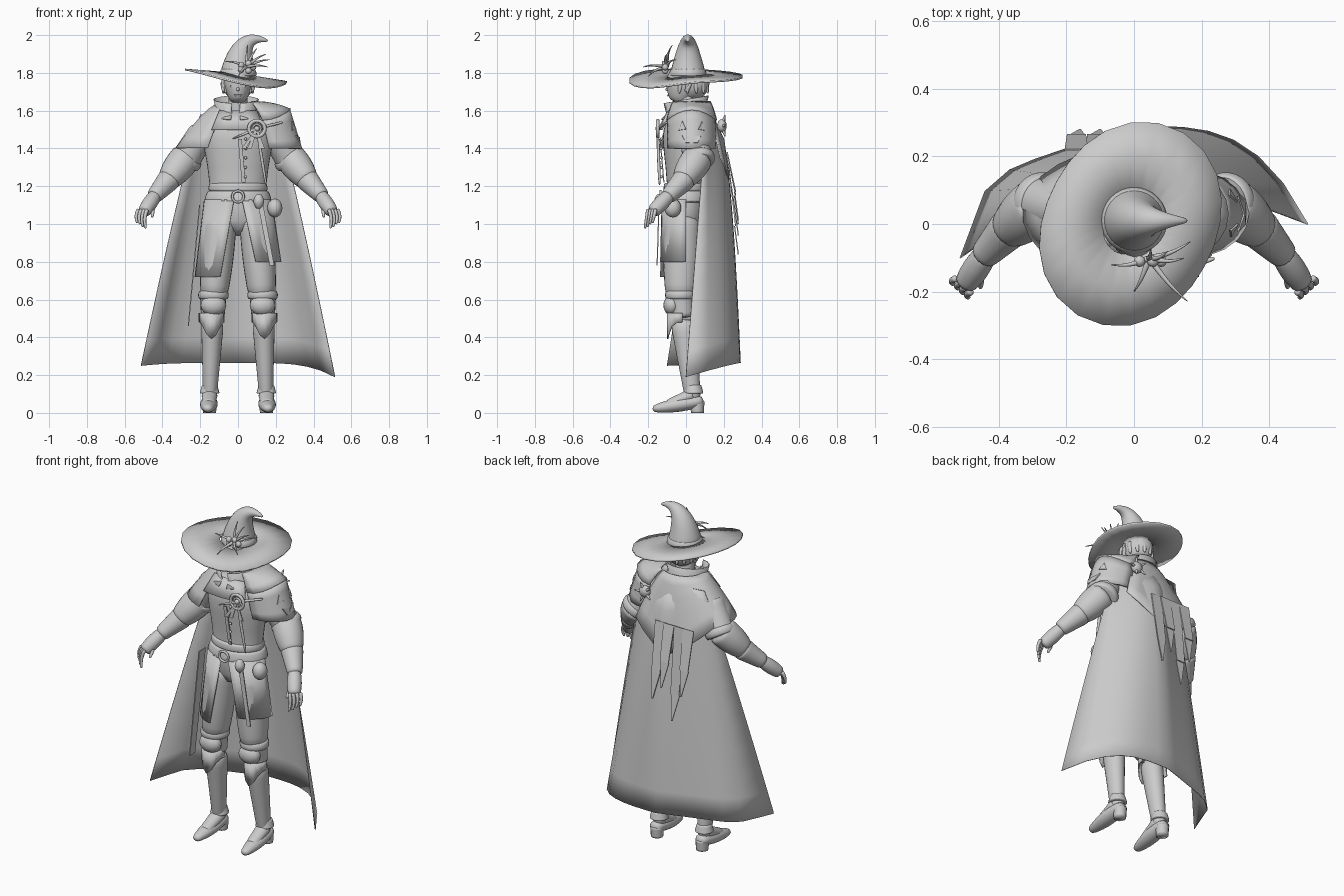
import bpy, bmesh
from math import sin, cos, pi, tau
from mathutils import Vector

cube = bpy.data.objects.get("Cube")
if cube:
    bpy.data.objects.remove(cube)

grey = bpy.data.materials.new("plain grey")
grey.use_nodes = True
grey.diffuse_color = (.6, .6, .6, 1)
grey.node_tree.nodes["Principled BSDF"].inputs["Base Color"].default_value = grey.diffuse_color


def lerp(start, end, t):
    return start + (end - start) * t


def steps(count):
    """Evenly spaced values from zero to one."""
    return [i / count for i in range(count + 1)]


def finish(name, bm, rounded=False, thick=0, mirror=False, smooth=True):
    bmesh.ops.remove_doubles(bm, verts=bm.verts, dist=.0001)
    bmesh.ops.recalc_face_normals(bm, faces=bm.faces)
    mesh = bpy.data.meshes.new(name)
    bm.to_mesh(mesh)
    bm.free()
    for face in mesh.polygons:
        face.use_smooth = smooth
    mesh.materials.append(grey)
    part = bpy.data.objects.new(name, mesh)
    bpy.context.collection.objects.link(part)
    if rounded:
        part.modifiers.new("rounding", "SUBSURF").render_levels = 1
    if thick:
        part.modifiers.new("thickness", "SOLIDIFY").thickness = thick
    if mirror:
        part.modifiers.new("mirror", "MIRROR")


def loft(name, path, radii, depth=1, sides=12, rounded=True, mirror=False, across=None):
    """Skin elliptical rings that follow a path."""
    bm = bmesh.new()
    path = [Vector(point) for point in path]
    last = len(path) - 1
    heading = (path[last] - path[0]).normalized()
    if across is None:
        across = Vector((0, 1, 0)) if abs(heading.x) > .7 else Vector((1, 0, 0))
    rings = []
    for i, (centre, radius) in enumerate(zip(path, radii)):
        along = (path[min(i + 1, last)] - path[max(i - 1, 0)]).normalized()
        side = (across - along * across.dot(along)).normalized()
        up = along.cross(side) * depth
        turns = [tau * k / sides for k in range(sides)]
        rings.append([bm.verts.new(centre + (side * cos(a) + up * sin(a)) * radius) for a in turns])
    for low, high in zip(rings, rings[1:]):
        for k in range(sides):
            n = (k + 1) % sides
            bm.faces.new((low[k], low[n], high[n], high[k]))
    bm.faces.new(rings[0])
    bm.faces.new(rings[last])
    finish(name, bm, rounded, mirror=mirror)


def limb(name, start, end, thick_start, thick_end, bulge=0, bow=(0, 0, 0), **options):
    """Tapered, optionally bulging and bowed tube between two points."""
    start, end, bow = Vector(start), Vector(end), Vector(bow)
    path = [start.lerp(end, t) + bow * sin(pi * t) for t in steps(6)]
    radii = [lerp(thick_start, thick_end, t) + bulge * sin(pi * t) for t in steps(6)]
    loft(name, path, radii, **options)


def sheet(name, rows, thick=.006, mirror=False):
    """Cloth woven from rows of points."""
    bm = bmesh.new()
    grid = [[bm.verts.new(point) for point in row] for row in rows]
    for upper, lower in zip(grid, grid[1:]):
        for k in range(len(upper) - 1):
            bm.faces.new((upper[k], upper[k + 1], lower[k + 1], lower[k]))
    finish(name, bm, thick=thick, mirror=mirror)


def plate(name, outline):
    bm = bmesh.new()
    bm.faces.new([bm.verts.new(point) for point in outline])
    finish(name, bm, thick=.006, smooth=False)


def strip(name, start, end, wide_start, wide_end, across=(1, 0, 0)):
    """Flat band that may taper."""
    start, end, across = Vector(start), Vector(end), Vector(across)
    plate(name, [start - across * wide_start, start + across * wide_start,
                 end + across * wide_end, end - across * wide_end])


def ball(name, centre, size, mirror=False):
    bm = bmesh.new()
    bmesh.ops.create_uvsphere(bm, u_segments=12, v_segments=8, radius=1)
    bmesh.ops.scale(bm, vec=size, verts=bm.verts)
    bmesh.ops.translate(bm, vec=centre, verts=bm.verts)
    finish(name, bm, mirror=mirror)


def hoop(name, centre, radius, wire):
    """Ring that faces the front."""
    def point(a, b):
        spread = radius + wire * cos(b)
        return Vector(centre) + Vector((spread * cos(a), wire * sin(b), spread * sin(a)))
    sheet(name, [[point(tau * s, tau * t) for t in steps(6)] for s in steps(20)], thick=0)


# Torso, belt, neck and open collar
heights, widths = (.93, 1.1, 1.2, 1.4, 1.5, 1.6), (.14, .168, .145, .185, .195, .12)
loft("torso", [(0, 0, z) for z in heights], widths, depth=.67, sides=16)
limb("belt", (0, 0, 1.11), (0, 0, 1.18), .18, .16, .006, depth=.74, sides=20)
limb("waist_sash", (0, 0, 1.17), (0, 0, 1.22), .155, .15, .006, depth=.76, sides=20)
limb("neck", (0, .02, 1.55), (0, 0, 1.7), .06, .05)
collar_turns = [lerp(-1.4, 4.5, t) for t in steps(20)]
sheet("collar", [[(r * cos(a) - .01, r * sin(a), z + .02 * sin(a)) for a in collar_turns]
                 for r, z in ((.13, 1.57), (.1, 1.6), (.115, 1.66))])
for t in steps(4):
    ball("coat_button", (.04, -.13, lerp(1.25, 1.45, t)), (.008, .008, .008))
strip("coat_edge", (.01, -.134, 1.45), (.03, -.114, 1.22), .01, .01)

# Head, face and hair
limb("head", (0, -.045, 1.64), (0, .01, 1.82), .035, .065, .026, depth=1.25)
limb("nose", (0, -.085, 1.745), (0, -.104, 1.705), .006, .01, sides=6)
strip("mouth", (0, -.094, 1.685), (0, -.092, 1.677), .02, .014)
for x in (-.03, .03):
    strip("eye", (x, -.09, 1.733), (x, -.09, 1.724), .008, .012)
limb("ear", (.07, 0, 1.7), (.09, .03, 1.75), .014, .003, .004, sides=6, mirror=True)
ball("hair", (0, .03, 1.745), (.084, .095, .09))
for t in steps(9):
    a = lerp(-.6, pi + .6, t)
    limb("hair_lock", (.07 * cos(a), .02 + .08 * sin(a), 1.77), (.08 * cos(a), .02 + .1 * sin(a), 1.69),
         .02, .004, .004, sides=6)


# Wide tilted hat, dipped at the front left, with hooked crown
def brim_point(reach, a):
    r = reach * (.282 + .03 * cos(2 * a - 2.2))
    dip = .045 * max(cos(a + 1.1), 0) ** 2 + .01
    return r * cos(a) - .01, r * sin(a), 1.8 - dip * reach - .12 * r * cos(a)


sheet("hat_brim", [[brim_point(reach, tau * t) for t in steps(24)] for reach in (.3, .65, 1)], thick=.01)
loft("hat_crown", [(.16 * t ** 2.2, .01, 1.78 + .2 * sin(1.9 * t)) for t in steps(10)],
     [.006 + .096 * (1 - t) ** 1.05 for t in steps(10)], sides=14, across=Vector((0, 1, 0)))
limb("hat_band", (0, .01, 1.78), (0, .01, 1.825), .1, .088, .006, sides=16)

# Twigs and berries on the hat
hub = Vector((.045, -.1, 1.83))
for tip in ((.16, -.23, 1.83), (.1, -.08, 1.93), (.17, -.05, 1.87), (-.07, -.12, 1.86), (0, -.2, 1.78),
            (.15, -.1, 1.9), (.05, -.07, 1.95)):
    limb("hat_twig", hub, tip, .012, .002, bow=(0, -.01, .01), sides=6)
for k in range(5):
    a = tau * k / 5
    ball("hat_berry", hub + Vector((.035 * cos(a), -.01, .02 * sin(a))), (.017, .017, .017))

# Legs, knee armour and boots
hip, knee, ankle = Vector((.09, -.02, 1.05)), Vector((.13, -.03, .6)), Vector((.15, .04, .1))
shin = knee.lerp(ankle, .2)
rise = Vector((0, 0, .05))
limb("trouser_leg", hip, knee, .088, .074, .01, depth=1.1, mirror=True)
limb("knee_bend", knee + rise, shin, .076, .064, mirror=True)
limb("knee_band", knee + rise, knee, .076, .078, .008, mirror=True)
ball("knee_pad", knee + Vector((0, -.045, -.03)), (.068, .045, .055), mirror=True)
limb("boot_shaft", shin, ankle - rise, .064, .036, depth=1.15, mirror=True)
limb("ankle_cuff", ankle + rise, ankle, .042, .056, mirror=True)
limb("shoe", (.15, .095, .065), (.16, -.18, .02), .036, .022, .02, depth=.8, mirror=True)
limb("shoe_instep", ankle, (.155, -.1, .04), .045, .035, depth=.8, mirror=True)
limb("shoe_heel", (.15, .06, .06), (.15, .06, 0), .038, .034, rounded=False, mirror=True)
flap_turns = [lerp(-pi, 0, t) for t in steps(8)]
sheet("boot_flap", [[(.14 + .068 * cos(a), -.02 + .08 * sin(a), top - point * sin(a) ** 4) for a in flap_turns]
                    for top, point in ((.53, 0), (.48, .09))], mirror=True)

# Puffed sleeves, cuffs and hands
shoulder, elbow = Vector((.18, .03, 1.5)), Vector((.29, .07, 1.32))
wrist, knuckle = Vector((.45, -.1, 1.14)), Vector((.5, -.18, 1.06))
limb("upper_sleeve", shoulder, elbow, .075, .085, mirror=True)
limb("sleeve_fold", shoulder.lerp(elbow, .75), elbow, .085, .085, .008, mirror=True)
limb("lower_sleeve", elbow - Vector((.02, 0, -.04)), elbow.lerp(wrist, .55), .085, .058, .012, mirror=True)
limb("cuff", elbow.lerp(wrist, .42), wrist, .068, .042, mirror=True)
limb("palm", elbow.lerp(wrist, .9), knuckle, .034, .034, .008, mirror=True)
for t in steps(3):
    root = Vector((lerp(.525, .48, t), lerp(-.16, -.2, t), 1.08))
    limb("finger", root, root + Vector((.008, -.018, -.09 + .015 * cos(pi * t))), .013, .008,
         bow=(.01, 0, 0), sides=6, mirror=True)
limb("thumb", wrist.lerp(knuckle, .4), (.455, -.19, 1.035), .016, .008, bow=(-.01, 0, 0), sides=6, mirror=True)

# Split coat skirt, sash and belt gear
for side, hem in ((-1, .72), (1, .8)):
    sheet("coat_skirt", [[(side * wide * cos(t * turn), -deep * sin(t * turn), z) for t in steps(6)]
                         for wide, deep, turn, z in ((.18, .13, 1.45, 1.13), (.23, .15, 1.15, hem))])
strip("side_sash", (-.2, -.05, 1.1), (-.26, -.06, .46), .03, .025, across=(0, 1, 0))
strip("hanging_strap", (.12, -.14, 1.1), (.18, -.15, .78), .014, .012)
ball("belt_pouch", (.195, -.07, 1.085), (.04, .045, .05))
limb("belt_flask", (.11, -.14, 1.16), (.11, -.14, 1.08), .012, .012, .02, sides=8)
hoop("belt_buckle", (0, -.135, 1.145), .03, .007)


# Long cape, swept wider and lower on the left
def cape_point(t, u):
    far = abs(u)
    hem_y = .29 - (.29 * u ** 3.5 if u > 0 else .17 * far + .22 * far ** 10)
    hem_z = .265 - .075 * max(u, 0) ** 4 - .015 * max(-u, 0) ** 4
    return (lerp(.2, .515, t ** .9) * u, lerp(.14 - .03 * far, hem_y, t ** lerp(.38, 1, far ** 2)), lerp(1.58, hem_z, t))


sheet("cape", [[cape_point(t, lerp(-1, 1, s)) for s in steps(14)] for t in steps(10)], thick=.004)


# Shoulder mantle with pointed back, chest drape and torn strips
def mantle_point(t, a):
    back = max(1 - abs(a - 1.65), 0)
    return (lerp(.12, .33, t) * cos(a), .03 + lerp(.1, .2, t) * sin(a), 1.635 - (.23 + .22 * back) * t ** 1.3)


sheet("shoulder_mantle", [[mantle_point(t, lerp(4.2, .9, s)) for s in steps(14)] for t in steps(5)], thick=.008)
sheet("chest_drape", [[(x * wide, y - .02 * cos(x * pi / 2), z) for x in (-1, -.5, 0, .5, 1)]
                      for wide, y, z in ((.1, -.08, 1.6), (.14, -.13, 1.5))])
for x, tip in ((-.17, 1), (-.11, .84), (-.04, 1.02), (.02, .94)):
    strip("torn_strip", (x, .215, 1.38), (x, .26, tip + .15), .035, .028)
    strip("torn_tip", (x, .26, tip + .15), (x + .01, .28, tip), .028, .003)


# Left shoulder guard: flat upper cap, flared shell and carved face
def cap_point(t, a):
    return (.07 + .06 * t + lerp(.03, .15, t) * cos(a), .03 + lerp(.1, .135, t) * sin(a),
            1.65 - .04 * t ** 2 - .06 * t * sin(a) ** 2)


def shell_point(t, a, lift=0):
    return (lerp(.13, .165, t) + lerp(.145, .175, t) * cos(a) + lift, .03 + .13 * sin(a),
            lerp(1.61, 1.4, t) - .06 * (1 - t) * sin(a) ** 2)


guard_turns = [lerp(-pi / 2, pi / 2, t) for t in steps(10)]
for name, surface in (("guard_cap", cap_point), ("guard_shell", shell_point)):
    sheet(name, [[surface(t, a) for a in guard_turns] for t in steps(4)], thick=.01)
for middle in (-.4, .45):
    plate("carved_eye", [shell_point(t, middle + turn, .006) for t, turn in ((.5, -.16), (.5, .16), (.28, 0))])
plate("carved_mouth", [shell_point(t, a, .006) for t, a in ((.65, -.4), (.72, 0), (.65, .4), (.85, .25), (.85, -.25))])

# Brooch, cords, feathers and rear clasp
brooch = Vector((.1, -.15, 1.505))
hoop("brooch_rim", brooch, .042, .01)
hoop("brooch_inner", brooch, .022, .006)
ball("brooch_gem", brooch, (.015, .012, .015))
limb("chest_cord", brooch, (-.03, -.145, 1.45), .012, .004, sides=6)
limb("shoulder_cord", brooch, (.24, -.1, 1.54), .01, .008, sides=6)
limb("tassel_cord", brooch, (.15, -.14, 1.2), .006, .006, .004, sides=6)
for x in (.03, .06, .13):
    strip("brooch_feather", brooch, (x, -.15, 1.4), .004, .012)
clasp = Vector((.14, .19, 1.52))
ball("back_clasp", clasp, (.035, .025, .035))
for k in range(5):
    a = tau * k / 5
    limb("clasp_leaf", clasp, clasp + Vector((cos(a), .3, sin(a))) * .06, .016, .004, sides=6)
